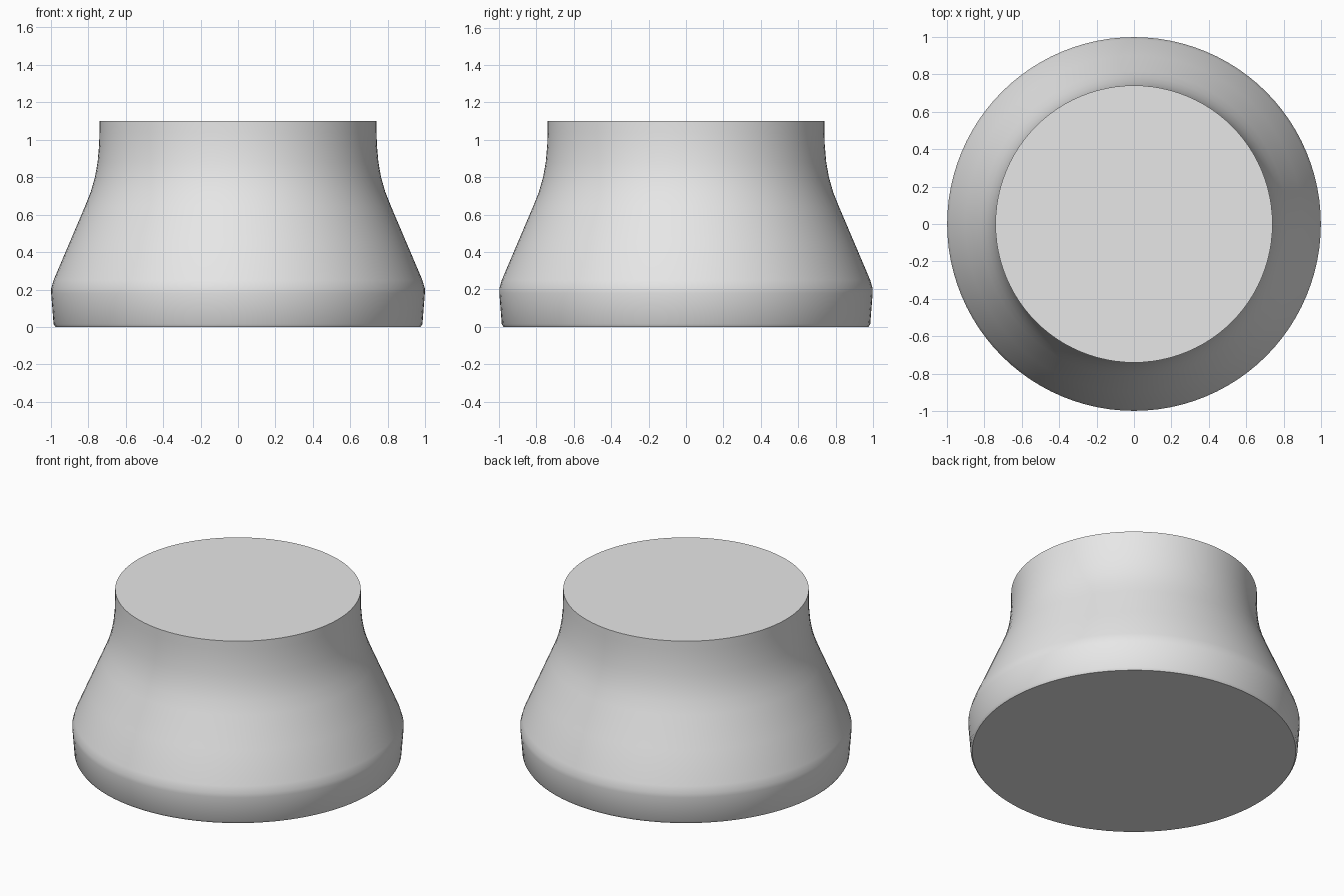
import bpy
import bmesh
import math

cube = bpy.data.objects.get("Cube")
if cube:
    bpy.data.objects.remove(cube, do_unlink=True)

SEGMENTS = 96

# Plain grey finish
grey = bpy.data.materials.new("light_grey")
grey.use_nodes = True
colour = (0.8, 0.8, 0.8, 1)
grey.diffuse_color = colour
grey.node_tree.nodes["Principled BSDF"].inputs["Base Color"].default_value = colour

# Outer profile as (radius, height), from foot to rim
profile = [(0.975, 0), (0.985, 0.015), (0.998, 0.18), (0.998, 0.205),
           (0.985, 0.25), (0.9, 0.45), (0.817, 0.645), (0.787, 0.72),
           (0.764, 0.8), (0.75, 0.88), (0.742, 0.97), (0.74, 1.04),
           (0.74, 1.1)]

# Flared body: stacked rings joined by quads, closed by flat caps
bm = bmesh.new()
rings = []
for radius, height in profile:
    ring = []
    for i in range(SEGMENTS):
        a = math.tau * i / SEGMENTS
        ring.append(bm.verts.new((radius * math.cos(a), radius * math.sin(a), height)))
    rings.append(ring)
for low, high in zip(rings, rings[1:]):
    for i in range(SEGMENTS):
        j = (i + 1) % SEGMENTS
        bm.faces.new((low[i], low[j], high[j], high[i]))
bm.faces.new(rings[-1])
bm.faces.new(rings[0][::-1])

mesh = bpy.data.meshes.new("flared_body")
bm.to_mesh(mesh)
bm.free()
mesh.materials.append(grey)
body = bpy.data.objects.new("flared_body", mesh)
bpy.context.collection.objects.link(body)

# Smooth wall with crisp rim and foot
bpy.ops.object.select_all(action="DESELECT")
body.select_set(True)
bpy.context.view_layer.objects.active = body
bpy.ops.object.shade_smooth_by_angle(angle=math.radians(30))
